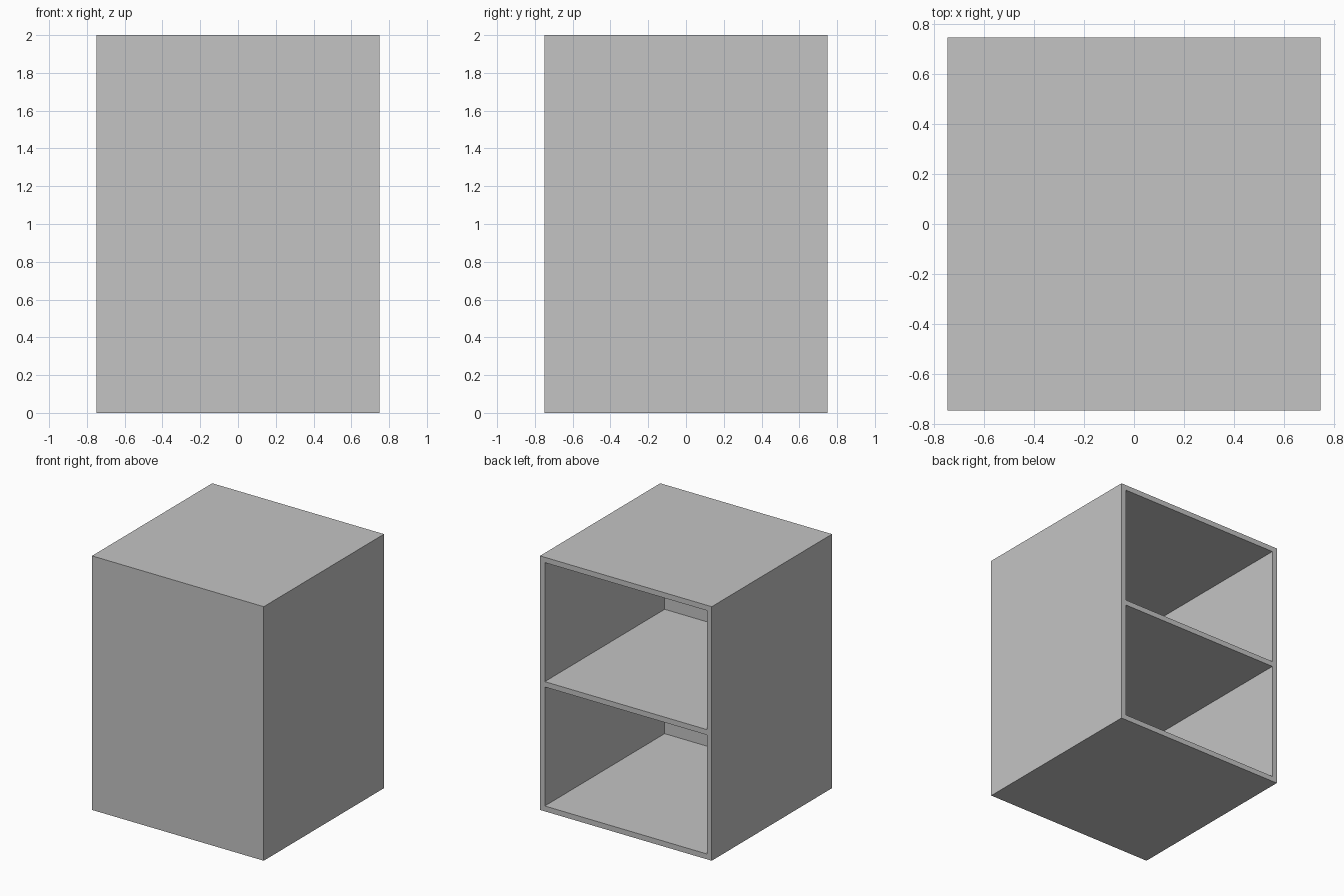
import bpy

if "Cube" in bpy.data.objects:
    bpy.data.objects.remove(bpy.data.objects["Cube"])

W, D, H = 1.496, 1.496, 2.0   # overall width, depth, height
T = 0.042                     # board thickness
F = 0.005                     # thin front panel

grey = bpy.data.materials.new("light_grey")
grey.diffuse_color = (0.55, 0.55, 0.55, 1)
grey.use_nodes = True
grey.node_tree.nodes["Principled BSDF"].inputs["Base Color"].default_value = grey.diffuse_color


def board(name, size, centre):
    bpy.ops.mesh.primitive_cube_add(size=1, location=centre)
    ob = bpy.context.object
    ob.name = name
    ob.scale = size
    bpy.ops.object.transform_apply(location=False, rotation=False, scale=True)
    ob.data.materials.append(grey)
    return ob


depth = D - F   # boards sit behind the front panel
yc = F / 2

# Closed front
board("front_panel", (W, F, H), (0, -D / 2 + F / 2, H / 2))

# Side walls
for name, s in (("left_side", -1), ("right_side", 1)):
    board(name, (T, depth, H), (s * (W - T) / 2, yc, H / 2))

# Bottom, middle shelf and top between the sides, open at the back
for name, z in (("bottom", T / 2), ("middle_shelf", H / 2), ("top", H - T / 2)):
    board(name, (W - 2 * T, depth, T), (0, yc, z))
